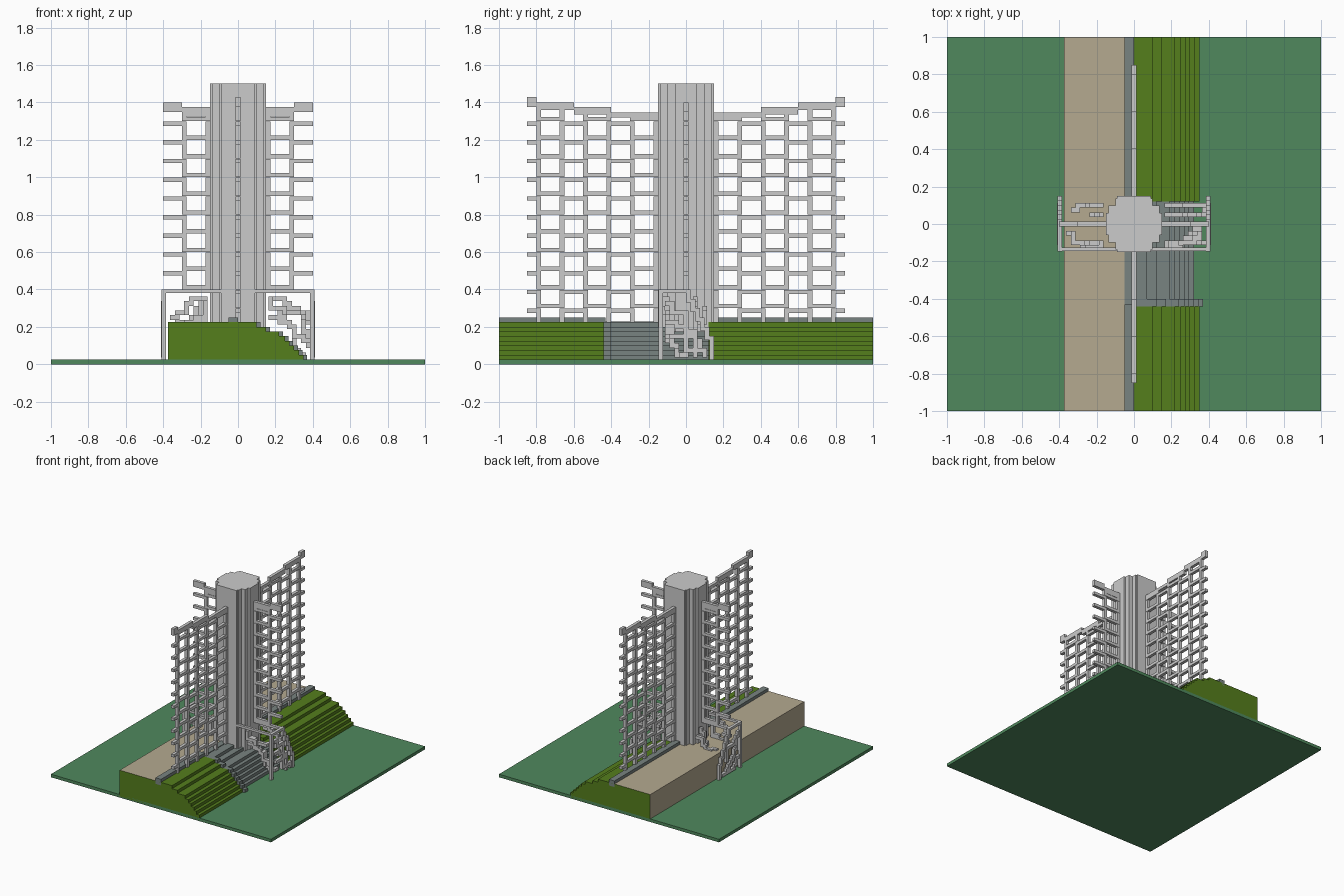
import bpy, bmesh, random
from mathutils import Vector

if "Cube" in bpy.data.objects:
    bpy.data.objects.remove(bpy.data.objects["Cube"])

random.seed(4)
V = 0.025  # block size


def material(name, rgb):
    m = bpy.data.materials.new(name)
    m.diffuse_color = (*rgb, 1)
    m.use_nodes = True
    m.node_tree.nodes["Principled BSDF"].inputs["Base Color"].default_value = m.diffuse_color
    return m


GRASS = material("grass", (0.08, 0.25, 0.11))
MOSS = material("moss", (0.09, 0.21, 0.012))
TAN = material("sand", (0.46, 0.40, 0.28))
SLATE = material("slate", (0.19, 0.23, 0.22))


def finish(name, bm, mats=()):
    me = bpy.data.meshes.new(name)
    bmesh.ops.recalc_face_normals(bm, faces=bm.faces)
    bm.to_mesh(me)
    bm.free()
    for m in mats:
        me.materials.append(m)
    ob = bpy.data.objects.new(name, me)
    bpy.context.collection.objects.link(ob)
    return ob


def boxes(name, items, mats=()):
    """One object from boxes given as (x0, x1, y0, y1, z0, z1)."""
    bm = bmesh.new()
    for x0, x1, y0, y1, z0, z1 in items:
        vs = bmesh.ops.create_cube(bm, size=1)["verts"]
        for v in vs:
            v.co = (x1 if v.co.x > 0 else x0, y1 if v.co.y > 0 else y0,
                    z1 if v.co.z > 0 else z0)
    return finish(name, bm, mats)


def prism(name, outline, start, depth, mats=()):
    """Extrude a closed 3D outline along a vector."""
    bm = bmesh.new()
    f = bm.faces.new([bm.verts.new(Vector(p) + Vector(start)) for p in outline])
    geo = bmesh.ops.extrude_face_region(bm, geom=[f])["geom"]
    bmesh.ops.translate(bm, vec=depth, verts=[g for g in geo if isinstance(g, bmesh.types.BMVert)])
    return finish(name, bm, mats)


# Ground slab
boxes("ground", [(-1, 1, -1, 1, 0, V)], [GRASS])

# Embankment: sandy terrace with mossy ends, and the slate kerb on its edge
terrace = boxes("terrace", [(-0.375, 0, -1, 1, 0.01, 0.225)], [TAN, MOSS])
for p in terrace.data.polygons:
    p.material_index = int(abs(p.normal.y) > 0.5)
boxes("kerb", [(-0.05, 0, -1, -0.43, 0.2, 0.25), (-0.05, 0, 0.12, 1, 0.2, 0.25),
               (-0.05, 0, -0.43, 0.12, 0.2, 0.23)], [SLATE])

# Stepped slope
EDGES = (0.1, 0.15, 0.22, 0.25, 0.275, 0.3, 0.325, 0.35)


def slope(name, y0, y1, mat, shift=0.0, drop=0.0):
    pts = [(0, 0, 0.01)]
    z = 0.225 - drop
    pts.append((0, 0, z))
    for e in EDGES:
        pts.append((e + shift, 0, z))
        z -= V
        pts.append((e + shift, 0, max(z, 0.01)))
    pts[-1] = (EDGES[-1] + shift, 0, 0.01)
    prism(name, pts, (0, y0, 0), (0, y1 - y0, 0), [mat])


slope("slope_front", -1, -0.44, MOSS)
slope("slope_back", 0.12, 1, MOSS)
slope("stair_cheek", -0.44, -0.4, SLATE, shift=0.02)
slope("stairs", -0.4, 0.12, SLATE, shift=-0.03)

# Tower with notched corners
Q = [(0.15, 0.06), (0.135, 0.06), (0.135, 0.1), (0.1, 0.1), (0.1, 0.135), (0.09, 0.135), (0.09, 0.15)]
ring = (Q + [(-x, y) for x, y in reversed(Q)] + [(-x, -y) for x, y in Q]
        + [(x, -y) for x, y in reversed(Q)])
prism("tower", [(x, y, 0) for x, y in ring], (0, 0, 0.01), (0, 0, 1.49))


# Lattice fins: stacked square waves hanging below a stepped beam
def fin(name, axis, sign, length, base_rows, beam):
    parts = []

    def put(a, b, z0, z1):
        top = next(t for end, bot, t in beam if a < end - 1e-4)
        z1 = min(z1, top)
        if z1 - z0 < 0.001:
            return
        a, b = sorted((a * sign, b * sign))
        h = V / 2
        parts.append((a, b, -h, h, z0, z1) if axis == "x" else (-h, h, a, b, z0, z1))

    a = 0.14
    for end, bot, top in beam:
        put(a, end, bot, top)
        a = end
    for r in range(base_rows, 15):
        top = r * 0.1
        pos, low = 0.15, True
        while pos < length - 1e-4:
            put(pos, pos + V, top - 0.1, top - 0.002)
            end = min(pos + 0.125, length)
            if pos + V < length - 1e-4:
                z = top - 0.1 if low else top - V
                put(pos + V, end, z, z + V - 0.002)
            pos, low = pos + 0.125, not low
    boxes(name, parts)


LONG = [(0.4, 1.32, 1.345), (0.6, 1.335, 1.375), (0.8, 1.36, 1.4), (0.85, 1.38, 1.43)]
SHORT = [(0.3, 1.325, 1.375), (0.4, 1.35, 1.4)]
for s, side in ((-1, "front"), (1, "back")):
    fin("long_fin_" + side, "y", s, 0.85, 3, LONG)
for s, side in ((-1, "left"), (1, "right")):
    fin("short_fin_" + side, "x", s, 0.4, 5, SHORT)

# Entrance frame: front beam, corner posts, end beams and centre beam
frame = [(-0.4, 0.4, -0.145, -0.125, 0.38, 0.4), (-0.4, 0.4, -0.0125, 0.0125, 0.38, 0.4)]
for s in (-1, 1):
    x0, x1 = sorted((s * 0.385, s * 0.408))
    frame += [(x0, x1, -0.147, -0.122, 0.01, 0.4), (x0, x1, -0.122, 0.0, 0.38, 0.4)]
    for i in range(6):  # end beam stepping down to the back
        y, z = i * V, 0.38 - i * 0.05
        frame.append((x0, x1, y, y + V, z - 0.05, z + 0.02))
    frame.append((x0, x1, 0.125, 0.15, 0.02, 0.11))
boxes("entrance_frame", frame)


# Broken block screens: stepped chains from the end frames in to the tower
def chain(p, q):
    cells = []
    cur = [round(c / V) for c in p]
    goal = [round(c / V) for c in q]
    while cur != goal:
        k = random.choice([i for i in range(3) if cur[i] != goal[i]])
        cur[k] += 1 if goal[k] > cur[k] else -1
        cells.append(tuple(cur))
    return cells


for s, side in ((-1, "left"), (1, "right")):
    cells = set()
    for y0, z0, y1, z1 in ((-0.1, 0.1, -0.1, 0.35), (-0.05, 0.25, -0.125, 0.35),
                           (0.0, 0.05, -0.1, 0.25), (0.1, 0.1, 0.05, 0.35),
                           (0.075, 0.2, 0.1, 0.3)):
        cells |= set(chain((0.375, y0, z0), (0.175, y1, z1)))
    for z in (0.05, 0.15, 0.25):  # zigzags across the end face
        cells |= set(chain((0.4, -0.1, z + 0.1), (0.4, 0.1 - z / 4, max(z - 0.1, 0.05))))
    h = V / 2
    boxes("block_screen_" + side,
          [(s * x * V - h, s * x * V + h, y * V - h, y * V + h, z * V - h, z * V + h)
           for x, y, z in sorted(cells)])
